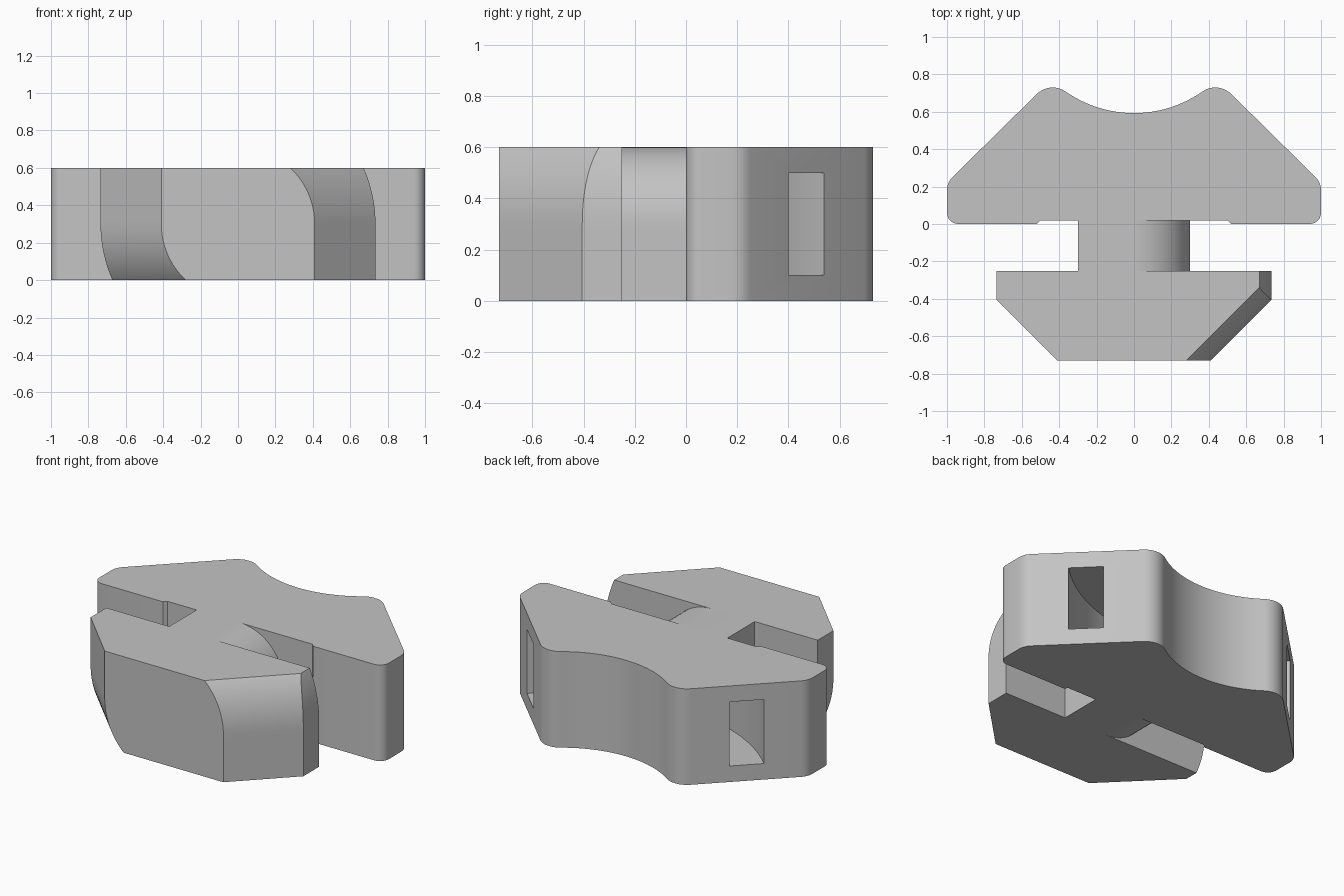
import bpy, bmesh
from math import sin, cos, pi, radians, sqrt

if "Cube" in bpy.data.objects:
    bpy.data.objects.remove(bpy.data.objects["Cube"], do_unlink=True)

H = 0.3            # half thickness
SADDLE_Y = 1.231   # centre of the round saddle

grey = bpy.data.materials.new("plain_grey")
grey.use_nodes = True
grey.diffuse_color = (0.55, 0.55, 0.55, 1)
grey.node_tree.nodes["Principled BSDF"].inputs["Base Color"].default_value = (0.55, 0.55, 0.55, 1)


def stack(name, layers):
    """Join equal-count outlines, each a list of 3D points, into a closed solid."""
    bm = bmesh.new()
    rings = [[bm.verts.new(p) for p in layer] for layer in layers]
    n = len(rings[0])
    for low, high in zip(rings, rings[1:]):
        for i in range(n):
            j = (i + 1) % n
            bm.faces.new((low[i], low[j], high[j], high[i]))
    bm.faces.new(rings[0][::-1])
    bm.faces.new(rings[-1])
    bmesh.ops.remove_doubles(bm, verts=bm.verts, dist=1e-5)
    bmesh.ops.recalc_face_normals(bm, faces=bm.faces)
    mesh = bpy.data.meshes.new(name)
    bm.to_mesh(mesh)
    bm.free()
    mesh.materials.append(grey)
    obj = bpy.data.objects.new(name, mesh)
    bpy.context.collection.objects.link(obj)
    return obj


def select(obj):
    bpy.ops.object.select_all(action='DESELECT')
    obj.select_set(True)
    bpy.context.view_layer.objects.active = obj


def smooth(obj):
    select(obj)
    bpy.ops.object.shade_smooth_by_angle(angle=radians(25))


def arc(cx, cy, r, a0, a1, n):
    return [(cx + r * cos(radians(a0 + (a1 - a0) * i / n)),
             cy + r * sin(radians(a0 + (a1 - a0) * i / n))) for i in range(n + 1)]


def prism(name, outline, z0, z1):
    return stack(name, [[(x, y, z) for x, y in outline] for z in (z0, z1)])


# Saddle body: half outline, mirrored
half = [(0.5, 0.02), (0.52, 0)]
half += arc(0.94, 0.06, 0.06, -90, 0, 6)
half += arc(0.9, 0.18, 0.1, 0, 45, 5)
half += arc(0.435, 0.61, 0.12, 45, 125, 10)
half += arc(0, SADDLE_Y, 0.638, -55, -90, 16)[1:]
body = prism("saddle_body", half + [(-x, y) for x, y in half[-2::-1]], 0, 2 * H)

# Curved strap tunnel through the body, concentric with the saddle
tunnel = prism("strap_tunnel_cutter",
               arc(0, SADDLE_Y, 1.167, -145, -35, 48) + arc(0, SADDLE_Y, 0.97, -35, -145, 48),
               0.1, 0.5)
tunnel.hide_render = True
cut = body.modifiers.new("strap_tunnel", 'BOOLEAN')
cut.operation = 'DIFFERENCE'
cut.solver = 'EXACT'
cut.object = tunnel
select(body)
bpy.ops.object.modifier_apply(modifier=cut.name)
bpy.data.objects.remove(tunnel, do_unlink=True)
smooth(body)


# Turning parts: rounded at upper right and lower left, square elsewhere
def reach(r, z, rounded):
    return sqrt(max(r * r - z * z, 0)) if rounded else r


def head_side(z, rounded):
    front, side = reach(0.41, z, rounded), reach(0.735, z, rounded)
    return [(front, -0.73), (side, -0.73 + side - front), (side, -0.25)]


def neck_side(z, rounded):
    w = reach(0.3, z, rounded)
    return [(w, -0.25), (w, 0.02)]


heights = [H * sin(pi / 2 * i / 16) for i in range(-16, 17)]
for name, side in (("locking_head", head_side), ("neck", neck_side)):
    layers = []
    for z in heights:
        right, left = side(z, z > 0), side(z, z < 0)
        outline = right + [(-x, y) for x, y in left[::-1]]
        layers.append([(x, y, z + H) for x, y in outline])
    smooth(stack(name, layers))
